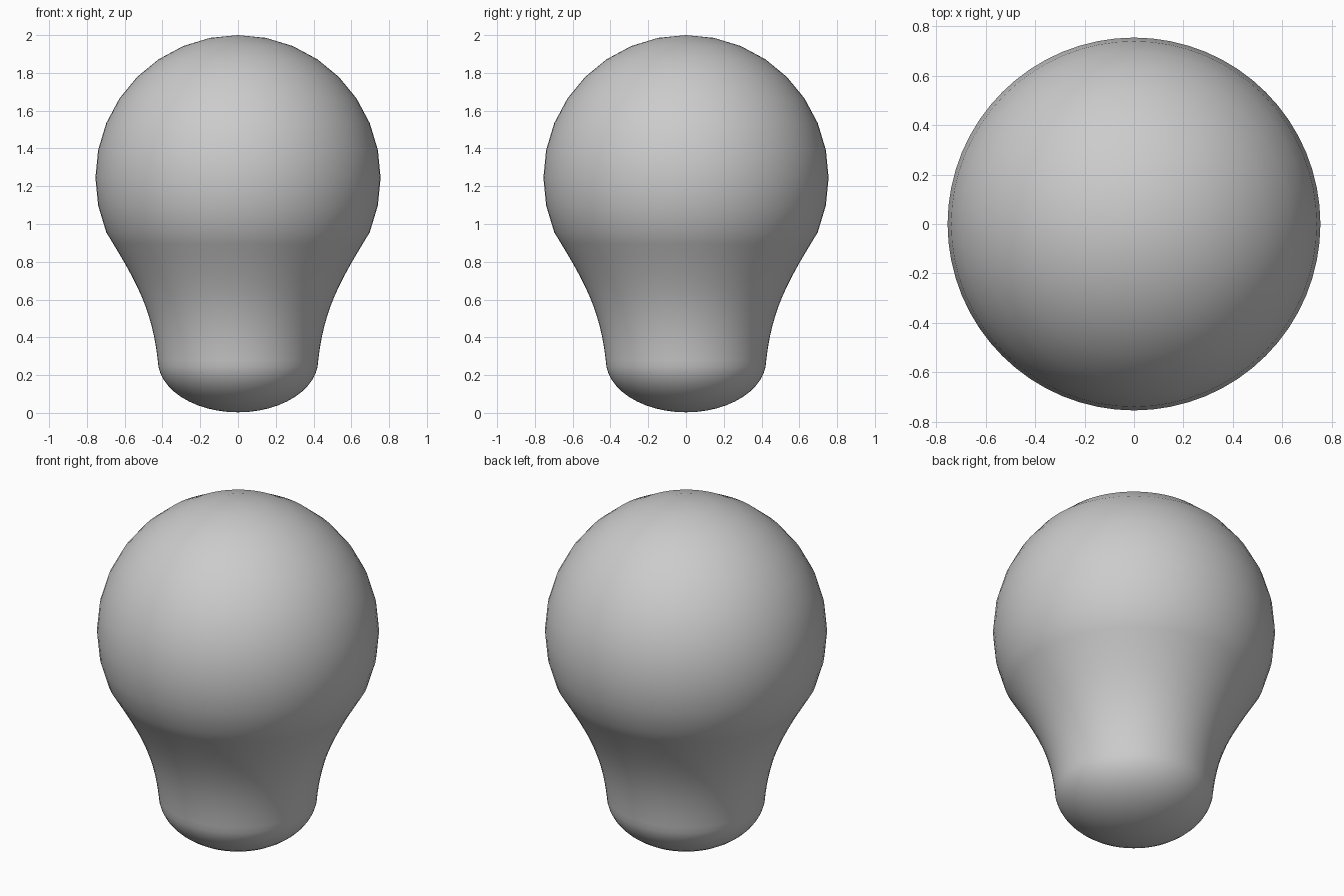
import bpy, math

if "Cube" in bpy.data.objects:
    bpy.data.objects.remove(bpy.data.objects["Cube"])

SEGMENTS = 64
R, CZ = 0.755, 1.245          # globe radius and centre height


def bezier(p0, p1, p2, p3, n):
    """n points along a cubic, start excluded."""
    pts = []
    for i in range(1, n + 1):
        t = i / n
        u = 1 - t
        pts.append(tuple(u**3 * a + 3 * u*u*t * b + 3 * u*t*t * c + t**3 * d
                         for a, b, c, d in zip(p0, p1, p2, p3)))
    return pts


def lathe(name, profile):
    """Revolve a top-to-bottom (radius, z) profile whose two ends are poles."""
    verts = [(0, 0, profile[0][1])]
    rings = profile[1:-1]
    for r, z in rings:
        for s in range(SEGMENTS):
            a = 2 * math.pi * s / SEGMENTS
            verts.append((r * math.cos(a), r * math.sin(a), z))
    verts.append((0, 0, profile[-1][1]))
    last = len(verts) - 1
    faces = []
    for s in range(SEGMENTS):
        n = (s + 1) % SEGMENTS
        faces.append((0, 1 + s, 1 + n))
        for k in range(len(rings) - 1):
            a, b = 1 + k * SEGMENTS, 1 + (k + 1) * SEGMENTS
            faces.append((a + s, b + s, b + n, a + n))
        b = 1 + (len(rings) - 1) * SEGMENTS
        faces.append((last, b + n, b + s))
    mesh = bpy.data.meshes.new(name)
    mesh.from_pydata(verts, [], faces)
    mesh.shade_smooth()
    obj = bpy.data.objects.new(name, mesh)
    bpy.context.collection.objects.link(obj)
    return obj


# Globe: 11.25 degree steps from the top pole to below the equator
profile = []
for i in range(11):
    a = math.radians(11.25 * i)
    profile.append((R * math.sin(a), CZ + R * math.cos(a)))

# Neck: concave sweep from the globe to the base
profile += bezier(profile[-1], (0.54, 0.70), (0.455, 0.55), (0.425, 0.28), 12)

# Rounded base: half ellipsoid down to the ground
for i in range(1, 13):
    a = math.radians(7.5 * i)
    profile.append((0.425 * math.cos(a), 0.28 - 0.277 * math.sin(a)))

lathe("bulb", profile)
